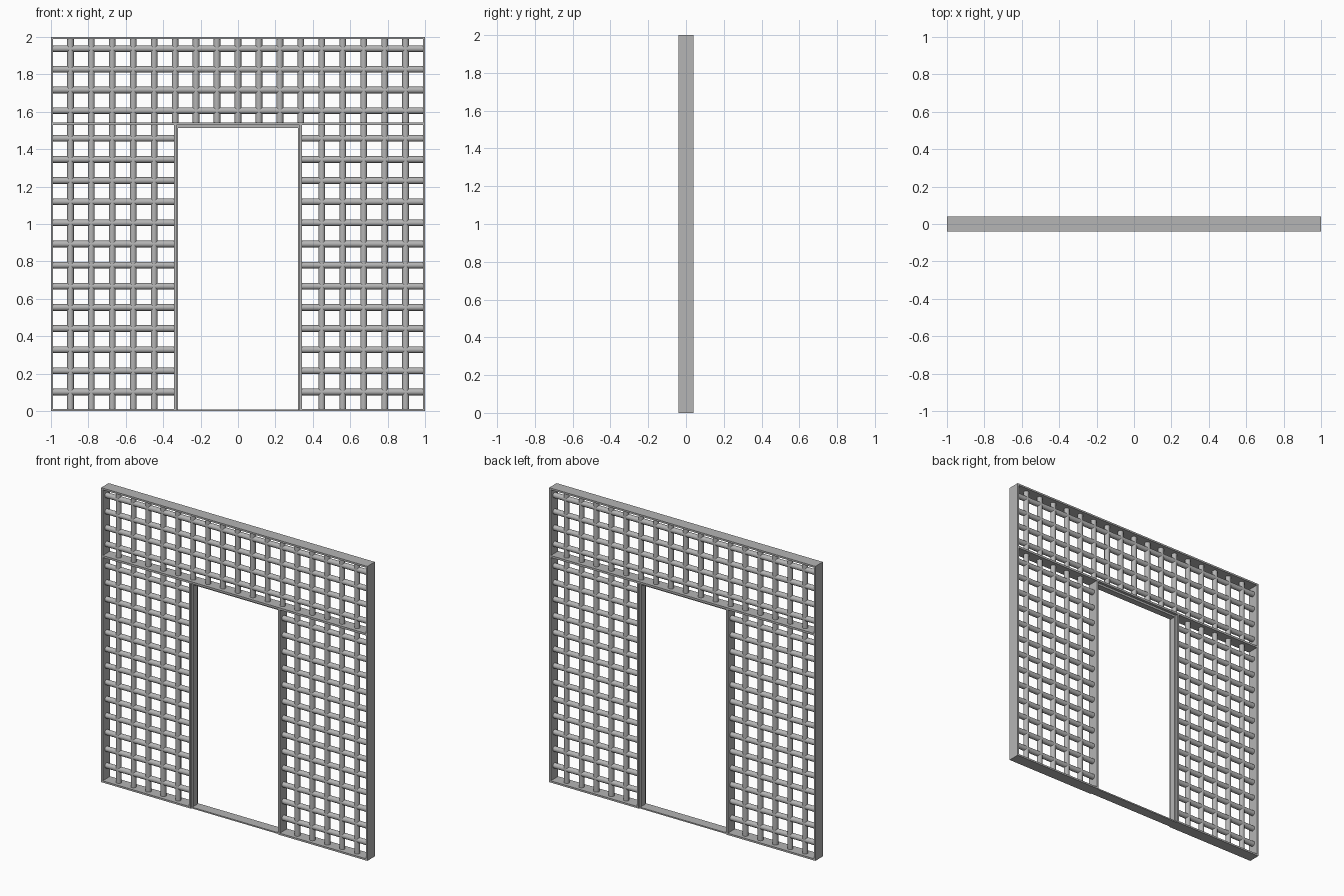
import bpy
import math

if "Cube" in bpy.data.objects:
    bpy.data.objects.remove(bpy.data.objects["Cube"])

mat = bpy.data.materials.new("grey_metal")
mat.diffuse_color = (0.46, 0.46, 0.46, 1)
mat.use_nodes = True
mat.node_tree.nodes["Principled BSDF"].inputs["Base Color"].default_value = mat.diffuse_color

H = 0.04      # half depth of the frame
T = 0.012     # frame plate thickness
R = 0.018     # bar radius
STEP = 0.112  # bar spacing


def box(name, x0, x1, z0, z1, half=H):
    bpy.ops.mesh.primitive_cube_add(size=1, location=((x0 + x1) / 2, 0, (z0 + z1) / 2))
    ob = bpy.context.object
    ob.name = name
    ob.scale = (x1 - x0, 2 * half, z1 - z0)
    bpy.ops.object.transform_apply(location=False, rotation=False, scale=True)
    ob.data.materials.append(mat)


def bar(name, a, b, fixed, vertical):
    mid = (a + b) / 2
    loc = (fixed, 0, mid) if vertical else (mid, 0, fixed)
    rot = (0, 0, 0) if vertical else (0, math.pi / 2, 0)
    bpy.ops.mesh.primitive_cylinder_add(vertices=16, radius=R, depth=b - a,
                                        location=loc, rotation=rot)
    ob = bpy.context.object
    ob.name = name
    ob.data.materials.append(mat)
    bpy.ops.object.shade_smooth_by_angle(angle=math.radians(40))


# Outer frame and cross beam
box("top_rail", -1, 1, 2 - T, 2)
box("cross_beam", -1 + T, 1 - T, 1.528, 1.542)
for s, side in ((-1, "left"), (1, "right")):
    def span(a, b):
        return sorted((s * a, s * b))
    box(side + "_post", *span(1 - T, 1), 0, 2 - T)
    box(side + "_bottom_rail", *span(0.342, 1 - T), 0, T)
    # Door jamb with a narrower stop inside it
    box(side + "_jamb", *span(0.33, 0.342), 0, 1.528)
    box(side + "_door_stop", *span(0.32, 0.33), 0, 1.528, 0.022)
    # Side panel bars
    for k in range(4, 9):
        bar(side + "_vertical_bar", T, 1.528, s * k * STEP, True)
    for k in range(13):
        bar(side + "_horizontal_bar", *span(0.342, 1 - T), 0.102 + 0.113 * k, False)

# Door head and threshold
box("door_head_stop", -0.32, 0.32, 1.514, 1.528, 0.022)
box("threshold", -0.33, 0.33, 0, 0.009, 0.034)

# Panel above the door
for k in range(-8, 9):
    bar("upper_vertical_bar", 1.542, 2 - T, k * STEP, True)
for k in range(4):
    bar("upper_horizontal_bar", -1 + T, 1 - T, 1.606 + 0.1105 * k, False)
